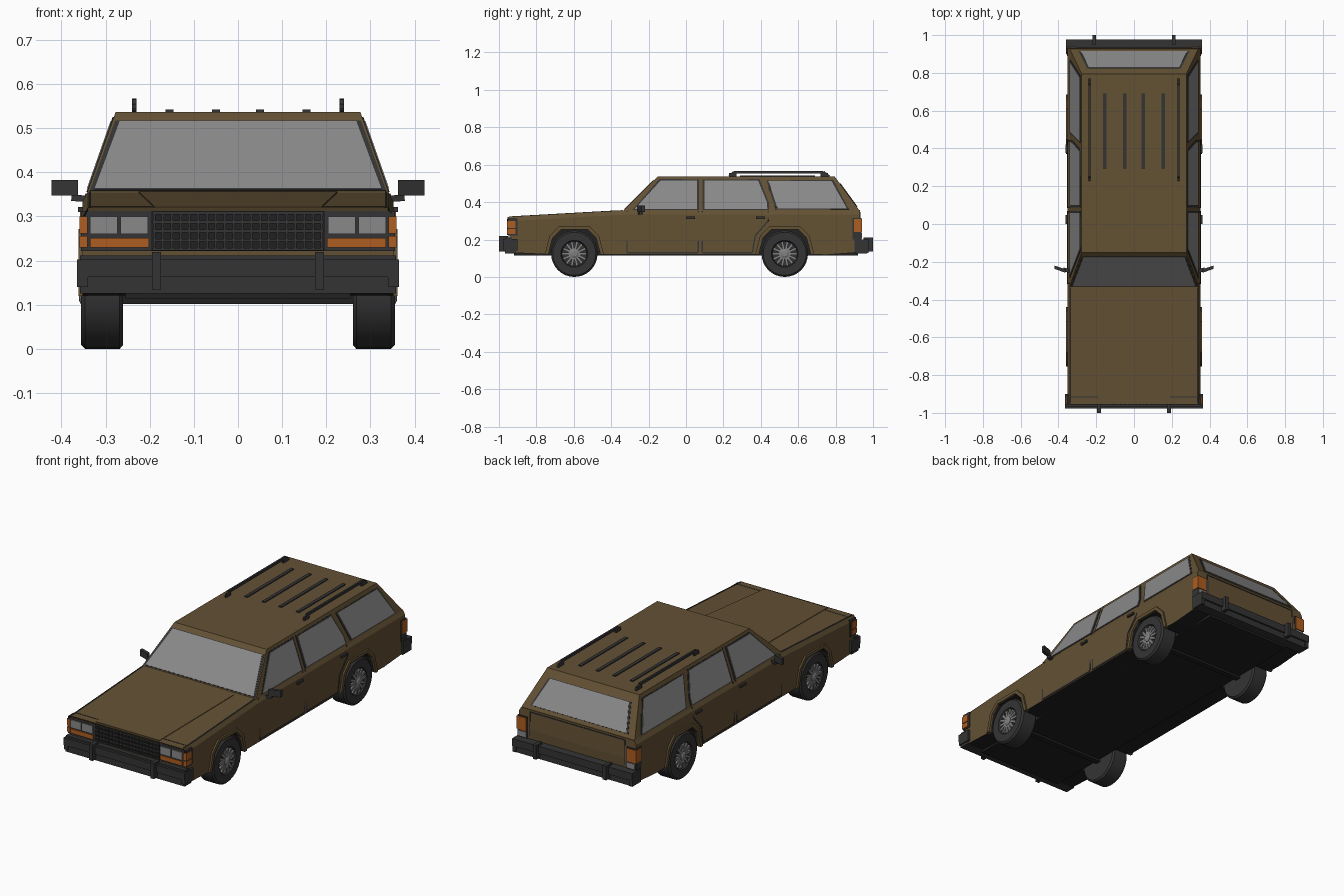
import bpy, bmesh, math
from mathutils import Vector

if "Cube" in bpy.data.objects:
    bpy.data.objects.remove(bpy.data.objects["Cube"])


def material(name, r, g, b):
    m = bpy.data.materials.new(name)
    m.use_nodes = True
    m.diffuse_color = (r, g, b, 1)
    m.node_tree.nodes["Principled BSDF"].inputs["Base Color"].default_value = (r, g, b, 1)
    return m


BROWN = material("brown paint", .125, .082, .034)
TRIM = material("black trim", .034, .034, .034)
GLASS = material("grey glass", .25, .25, .25)
ORANGE = material("orange lamp", .42, .11, .015)
METAL = material("wheel metal", .22, .22, .22)
UNDER = material("underbody black", .015, .015, .015)
SIDES = (("left", 1), ("right", -1))


def finish(name, bm, *mats):
    bmesh.ops.recalc_face_normals(bm, faces=bm.faces[:])
    me = bpy.data.meshes.new(name)
    bm.to_mesh(me)
    bm.free()
    for m in mats:
        me.materials.append(m)
    ob = bpy.data.objects.new(name, me)
    bpy.context.collection.objects.link(ob)
    return ob


def loft(bm, rings):
    """Skin matching closed rings and cap both ends."""
    rows = [[bm.verts.new(p) for p in ring] for ring in rings]
    n = len(rows[0])
    for a, b in zip(rows, rows[1:]):
        for i in range(n):
            bm.faces.new((a[i], a[(i + 1) % n], b[(i + 1) % n], b[i]))
    bm.faces.new(rows[0])
    bm.faces.new(rows[-1])


def plate(name, pts, out, t, mat):
    """Thin plate lying on a surface, raised by t along out."""
    bm = bmesh.new()
    out = Vector(out).normalized()
    pts = [Vector(p) for p in pts]
    loft(bm, [[p - out * .004 for p in pts], [p + out * t for p in pts]])
    return finish(name, bm, mat)


def add_box(bm, x, y, z):
    loft(bm, [[(a, y[0], z[0]), (a, y[1], z[0]), (a, y[1], z[1]), (a, y[0], z[1])] for a in x])


def box(name, x, y, z, mat):
    bm = bmesh.new()
    add_box(bm, x, y, z)
    return finish(name, bm, mat)


def add_bar(bm, p, q, w, h, up):
    p, q = Vector(p), Vector(q)
    side = (q - p).cross(Vector(up)).normalized() * w / 2
    top = side.cross(q - p).normalized() * h / 2
    loft(bm, [[e - side - top, e + side - top, e + side + top, e - side + top] for e in (p, q)])


def line(name, pts, up, mat=TRIM, w=.007, h=.005):
    bm = bmesh.new()
    for p, q in zip(pts, pts[1:]):
        add_bar(bm, p, q, w, h, up)
    return finish(name, bm, mat)


def window(name, pts, out):
    """Glass on a slightly larger dark surround."""
    pts = [Vector(p) for p in pts]
    c = sum(pts, Vector()) / len(pts)
    plate(name + "_surround", [p + (p - c).normalized() * .011 for p in pts], out, .002, TRIM)
    plate(name + "_glass", pts, out, .004, GLASS)


# Lower body: side profile with wheel arches, chamfered at the shoulders
AXLES = (("front", -.597), ("rear", .528))
ARCH = [(-.158, -.005), (-.132, .095), (-.08, .147), (.08, .147), (.132, .095), (.158, -.005)]
profile = [(-.94, .13)]
for _, ay in AXLES:
    profile += [(ay + a * .88, max(.12, .125 + b * .88)) for a, b in ARCH]
profile += [(.75, .118), (.93, .132), (.935, .25), (.93, .357), (-.33, .355), (-.955, .32), (-.945, .3)]


def body_ring(x, drop):
    return [(x, y, z - drop if z > .31 else z) for y, z in profile]


bm = bmesh.new()
loft(bm, [body_ring(-.352, .022), body_ring(-.34, 0), body_ring(.34, 0), body_ring(.352, .022)])
body = finish("lower_body", bm, BROWN, UNDER)
for f in body.data.polygons:
    inside_arch = any(abs(f.center.y - ay) < .15 for _, ay in AXLES) and f.center.z < .27
    if f.normal.z < -.6 or (inside_arch and abs(f.normal.x) < .5):
        f.material_index = 1

# Cabin
bm = bmesh.new()
loft(bm, [[(-x, a, z), (x, a, z), (x, b, z), (-x, b, z)]
          for x, a, b, z in ((.342, -.335, .93, .352), (.277, -.15, .795, .537))])
finish("cabin", bm, BROWN)


def cabin_x(z):
    return .342 - (z - .352) * .065 / .185


def windscreen(z):
    return -.335 + (z - .352)


def tailgate(z):
    return .93 - (z - .352) * .135 / .185


window("windscreen", [(x, windscreen(z), z) for x, z in
                      ((-.325, .36), (.325, .36), (.268, .513), (-.268, .513))], (0, -1, 1))
window("rear_window", [(x, tailgate(z), z) for x, z in
                       ((-.283, .375), (.283, .375), (.237, .497), (-.237, .497))], (0, .185, .135))
SIDE_WINDOWS = (("front_door", [(-.275, .362), (.058, .362), (.058, .515), (-.135, .515)]),
                ("rear_door", [(.1, .362), (.435, .362), (.432, .4), (.385, .515), (.1, .515)]),
                ("cargo", [(.49, .365), (.86, .365), (.778, .512), (.44, .512)]))
DOORS = (("front_door", [(-.315, .352), (-.315, .13), (.065, .13), (.065, .352)], .0),
         ("rear_door", [(.087, .352), (.087, .13), (.355, .13), (.37, .22), (.44, .3), (.44, .352)], .375))
for side, s in SIDES:
    for name, pts in SIDE_WINDOWS:
        window(f"{side}_{name}_window", [(s * cabin_x(z), y, z) for y, z in pts], (s * .185, 0, .065))
    # Door seams, handles, pillar seams
    for name, pts, hy in DOORS:
        line(f"{side}_{name}_seam", [(s * (.352 if z < .34 else .343), y, z) for y, z in pts], (s, 0, 0))
        box(f"{side}_{name}_handle", (s * .345, s * .362), (hy, hy + .047), (.31, .322), TRIM)
    for y in (.068, .09):
        line(f"{side}_pillar_seam", [(s * cabin_x(z), y, z) for z in (.355, .525)], (s, 0, 0), w=.004)
    # Mirror
    line(f"{side}_mirror_stalk", [(s * .335, -.25, .34), (s * .375, -.24, .342)], (0, 0, 1), w=.02, h=.014)
    plate(f"{side}_mirror", [(s * x, -.255 + (x - .36) * .35, z) for x, z in
                             ((.362, .348), (.422, .348), (.422, .383), (.362, .383))], (0, 1, 0), .014, TRIM)
    # Roof rail with sloping feet
    line(f"{side}_roof_rail", [(s * .235, y, z) for y, z in
                               ((.232, .536), (.255, .56), (.735, .56), (.765, .536))],
         (s, 0, 0), w=.014, h=.01)
    for y in (.25, .74):
        box(f"{side}_rail_foot", (s * .23, s * .24), (y - .02, y + .02), (.535, .555), TRIM)
    for x in (.05, .155):
        box(f"{side}_roof_slat", (s * (x - .009), s * (x + .009)), (.29, .69), (.535, .542), TRIM)

    # Flares and wheels
    for end, ay in AXLES:
        bm = bmesh.new()
        loop = [(ay + a, .125 + b) for a, b in ARCH]
        loop += [(ay + a * .88, .125 + b * .88) for a, b in reversed(ARCH)]
        loft(bm, [[(s * x, y, z) for y, z in loop] for x in (.34, .361)])
        finish(f"{side}_{end}_flare", bm, BROWN)

        bm = bmesh.new()
        tyre = ((.26, .115), (.268, .124), (.346, .124), (.355, .115), (.355, .072), (.342, .066))
        loft(bm, [[(s * x, ay + r * math.cos(t * math.tau / 32), .124 + r * math.sin(t * math.tau / 32))
                   for t in range(32)] for x, r in tyre])
        wheel = finish(f"{side}_{end}_tyre", bm, TRIM)
        bpy.context.view_layer.objects.active = wheel
        wheel.select_set(True)
        bpy.ops.object.shade_smooth_by_angle(angle=math.radians(30))
        wheel.select_set(False)
        bm = bmesh.new()
        for k in range(14):
            d = Vector((0, math.cos(k * math.tau / 14), math.sin(k * math.tau / 14)))
            c = Vector((s * .346, ay, .124))
            add_bar(bm, c + d * .015, c + d * .066, .013, .012, (s, 0, 0))
        loft(bm, [[(s * x, ay + r * math.cos(t * math.tau / 12), .124 + r * math.sin(t * math.tau / 12))
                   for t in range(12)] for x, r in ((.34, .024), (.355, .024), (.36, .014))])
        finish(f"{side}_{end}_wheel_spokes", bm, METAL)

    # Headlamps and indicators
    box(f"{side}_lamp_frame", (s * .197, s * .356), (-.952, -.9), (.222, .312), TRIM)
    for a, b in ((.204, .266), (.273, .335)):
        box(f"{side}_headlamp", (s * a, s * b), (-.957, -.94), (.26, .3), GLASS)
    box(f"{side}_front_indicator", (s * .202, s * .335), (-.957, -.94), (.23, .251), ORANGE)
    for z in ((.23, .256), (.262, .3)):
        box(f"{side}_corner_lamp", (s * .341, s * .359), (-.956, -.912), z, ORANGE)
    # Tail lamps
    box(f"{side}_tail_lamp_frame", (s * .298, s * .355), (.89, .937), (.2, .315), TRIM)
    box(f"{side}_tail_lamp", (s * .303, s * .358), (.897, .941), (.24, .31), ORANGE)
    box(f"{side}_reversing_lamp", (s * .303, s * .35), (.9, .941), (.206, .234), GLASS)
    # Bumper overriders and wrapped ends
    box(f"{side}_front_overrider", (s * .174, s * .195), (-1, -.95), (.135, .22), TRIM)
    box(f"{side}_rear_overrider", (s * .2, s * .22), (.95, 1), (.135, .212), TRIM)
    box(f"{side}_front_bumper_end", (s * .34, s * .364), (-.975, -.9), (.14, .203), TRIM)
    box(f"{side}_rear_bumper_end", (s * .34, s * .36), (.9, .975), (.128, .2), TRIM)
    line(f"{side}_hood_seam", [(s * .335, -.945, .321), (s * .335, -.34, .355)], (0, 0, 1), w=.005, h=.004)

# Hood panel and seams
plate("hood_panel", [(-.19, -.945, .3205), (.19, -.945, .3205), (.225, -.36, .3535), (-.225, -.36, .3535)],
      (0, -.05, 1), .003, BROWN)
line("hood_front_seam", [(-.335, -.915, .322), (.335, -.915, .322)], (0, 0, 1), w=.005, h=.003)
line("tailgate_seam", [(-.285, .933, .215), (-.285, .931, .345), (.285, .931, .345), (.285, .933, .215)],
     (0, 1, 0), w=.005)

# Grille with raised lattice
box("grille_back", (-.197, .197), (-.951, -.92), (.222, .312), UNDER)
bm = bmesh.new()
for i in range(20):
    x = -.19 + i * .02
    add_box(bm, (x - .003, x + .003), (-.957, -.94), (.224, .31))
for i in range(5):
    z = .226 + i * .0205
    add_box(bm, (-.194, .194), (-.956, -.94), (z - .003, z + .003))
finish("grille_lattice", bm, TRIM)

# Bumpers: two-tier bars
box("front_bumper_upper", (-.364, .364), (-.978, -.93), (.163, .203), TRIM)
box("front_bumper_lower", (-.358, .358), (-.968, -.91), (.126, .163), TRIM)
box("front_bumper_cap", (-.358, .358), (-.965, -.93), (.203, .212), TRIM)
box("rear_bumper_upper", (-.36, .36), (.92, .978), (.16, .2), TRIM)
box("rear_bumper_lower", (-.355, .355), (.91, .968), (.126, .16), TRIM)

# Underbody filling between the wheels
box("underbody", (-.255, .255), (-.92, .92), (.114, .3), UNDER)
for end, ay in AXLES:
    box(f"{end}_axle", (-.27, .27), (ay - .015, ay + .015), (.102, .13), UNDER)
